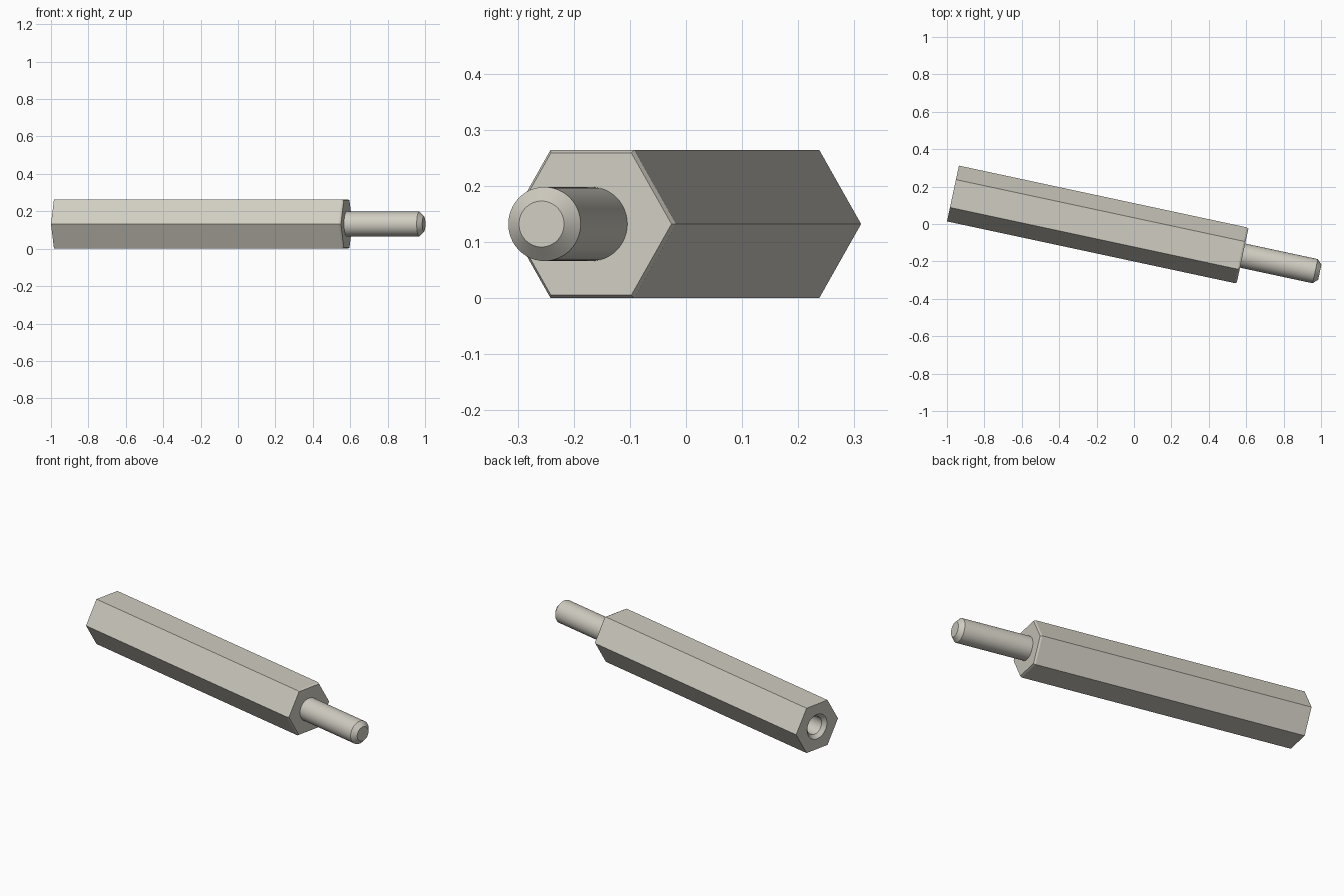
import bpy
import bmesh
from math import pi, cos, sin, radians
from mathutils import Matrix

cube = bpy.data.objects.get("Cube")
if cube:
    bpy.data.objects.remove(cube, do_unlink=True)

# Main sizes, measured along the part's own axis from the socket end
BODY_LEN, STUD_LEN = 1.584, 0.422
HEX_R = 0.264 / 2 / cos(pi / 6)
STUD_R = 0.066
PLACE = Matrix.Translation((-0.968, 0.163, 0.132)) @ Matrix.Rotation(radians(-12.1), 4, "Z")

metal = bpy.data.materials.new("warm_grey_metal")
metal.use_nodes = True
colour = (0.63, 0.605, 0.535, 1)
metal.diffuse_color = colour
metal.node_tree.nodes["Principled BSDF"].inputs["Base Color"].default_value = colour


def swept(name, profile, sides):
    """Closed solid along local x from (position, radius) rings."""
    bm = bmesh.new()
    rings = []
    for x, r in profile:
        angles = [2 * pi * i / sides for i in range(sides)]
        rings.append([bm.verts.new((x, r * cos(a), r * sin(a))) for a in angles])
    for a, b in zip(rings, rings[1:]):
        for i in range(sides):
            j = (i + 1) % sides
            bm.faces.new((a[i], a[j], b[j], b[i]))
    bm.faces.new(rings[0])
    bm.faces.new(rings[-1])
    bmesh.ops.recalc_face_normals(bm, faces=bm.faces)
    mesh = bpy.data.meshes.new(name)
    bm.to_mesh(mesh)
    bm.free()
    mesh.materials.append(metal)
    obj = bpy.data.objects.new(name, mesh)
    obj.matrix_world = PLACE
    bpy.context.collection.objects.link(obj)
    return obj


def activate(obj):
    bpy.ops.object.select_all(action="DESELECT")
    obj.select_set(True)
    bpy.context.view_layer.objects.active = obj


# Hexagonal body with a fine chamfer at the stud end
body = swept("hex_body", [(0, HEX_R), (BODY_LEN - 0.01, HEX_R), (BODY_LEN, HEX_R - 0.006)], 6)

# Countersunk blind socket in the other end
cutter = swept("socket_cutter", [(-0.01, 0.082), (0.02, 0.052), (0.5, 0.052)], 48)
cutter.hide_render = True
cut = body.modifiers.new("socket", "BOOLEAN")
cut.operation = "DIFFERENCE"
cut.solver = "EXACT"
cut.object = cutter
activate(body)
bpy.ops.object.modifier_apply(modifier=cut.name)
bpy.data.objects.remove(cutter, do_unlink=True)

# Round stud with a chamfered tip
end = BODY_LEN + STUD_LEN
stud = swept("stud", [(BODY_LEN - 0.01, STUD_R), (end - 0.025, STUD_R), (end, STUD_R - 0.025)], 48)

for part in (body, stud):
    activate(part)
    bpy.ops.object.shade_smooth_by_angle(angle=radians(25))
